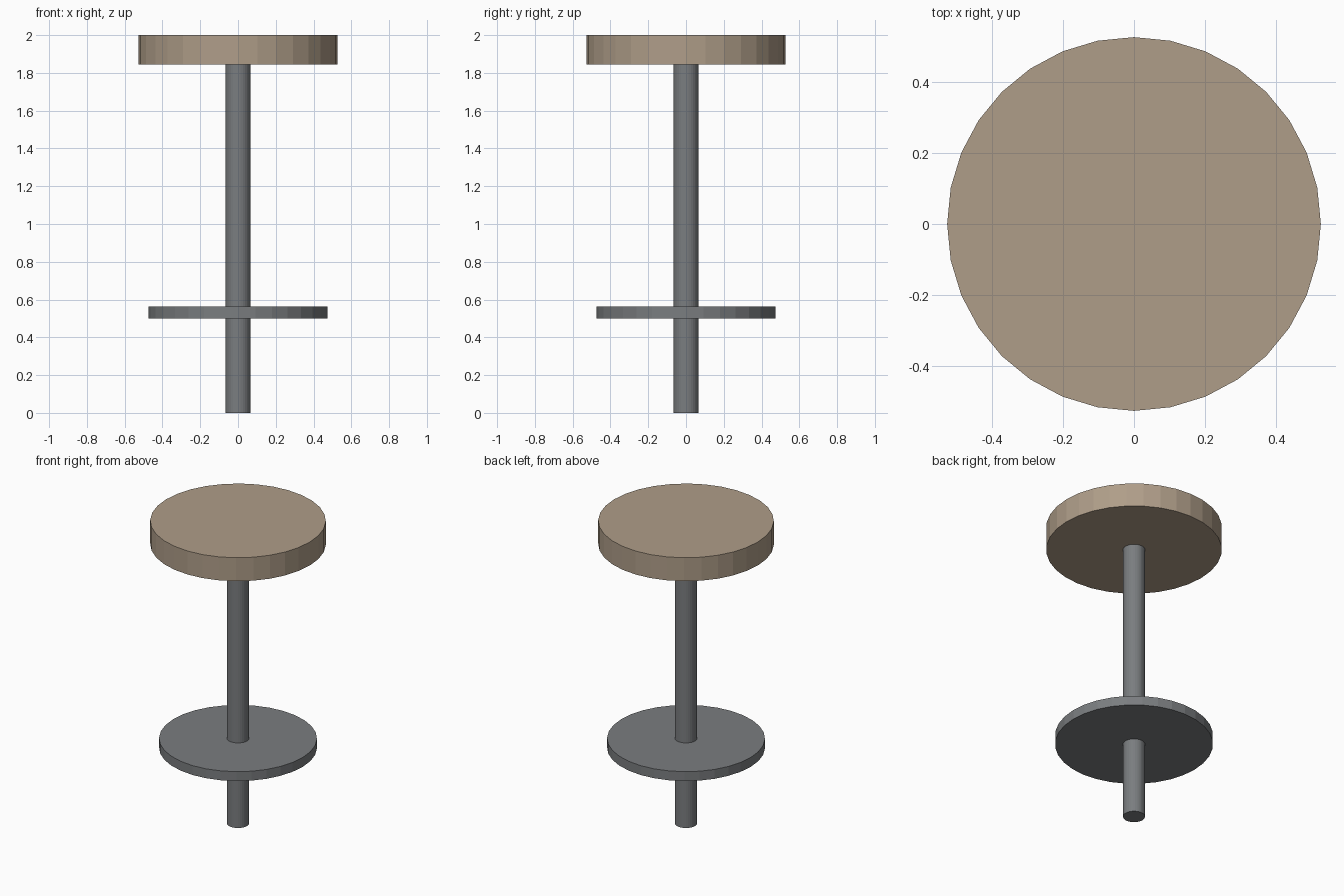
import bpy

cube = bpy.data.objects.get("Cube")
if cube:
    bpy.data.objects.remove(cube, do_unlink=True)


def make_material(name, rgb):
    mat = bpy.data.materials.new(name)
    mat.use_nodes = True
    color = (*rgb, 1.0)
    mat.diffuse_color = color
    mat.node_tree.nodes["Principled BSDF"].inputs["Base Color"].default_value = color
    return mat


def disc(name, radius, bottom, top, mat):
    """Flat-sided upright cylinder between two heights."""
    bpy.ops.mesh.primitive_cylinder_add(
        vertices=32, radius=radius, depth=top - bottom,
        location=(0, 0, (bottom + top) / 2))
    obj = bpy.context.object
    obj.name = name
    obj.data.materials.append(mat)
    return obj


tan = make_material("tan wood", (0.43, 0.34, 0.25))
grey = make_material("grey metal", (0.195, 0.205, 0.214))

# Central post, foot plate and round seat
disc("post", 0.066, 0.0, 1.85, grey)
disc("foot_plate", 0.473, 0.5, 0.562, grey)
disc("seat", 0.526, 1.845, 2.0, tan)
